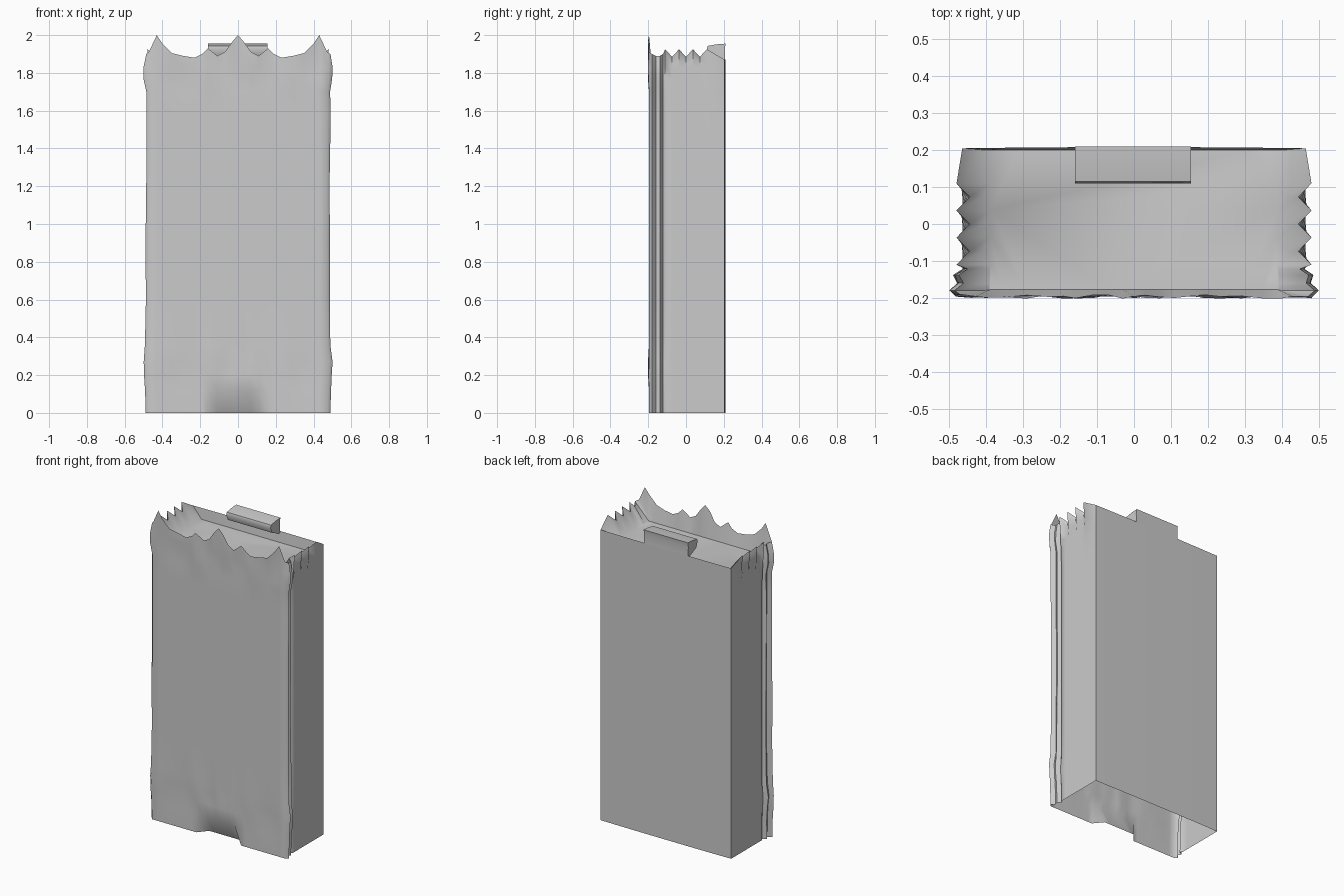
import bpy, bmesh, math, random

if "Cube" in bpy.data.objects:
    bpy.data.objects.remove(bpy.data.objects["Cube"])
random.seed(4)

paper = bpy.data.materials.new("pale_grey_paper")
paper.diffuse_color = (0.6, 0.6, 0.6, 1)
paper.use_nodes = True
paper.node_tree.nodes["Principled BSDF"].inputs["Base Color"].default_value = paper.diffuse_color

# Half outline from back centre, round the right side, to front centre:
# (kind, x, y, rim height)
half = [("back", 0, .208, 1.87), ("back", .155, .208, 1.87), ("back", .31, .207, 1.87),
        ("back", .465, .205, 1.87)]
for k in range(7):                                   # pleated side
    y = .11 - k * .0367
    half.append(("peak", .465, y, 1.925) if k % 2 == 0 else ("valley", .465, y, 1.885))
half += [("strip", .448, -.122, 1.90), ("strip", .474, -.138, 1.89),
         ("strip", .464, -.160, 1.89), ("strip", .488, -.180, 1.90)]
half += [("front", x, -.196, z) for x, z in
         [(.472, 1.91), (.43, 2.0), (.40, 1.955), (.35, 1.905), (.29, 1.89), (.23, 1.88),
          (.19, 1.90), (.16, 1.93), (.11, 1.89), (.07, 1.91), (.03, 1.965), (0, 2.0)]]
outline = [(k, x, y, z, 1) for k, x, y, z in half]
outline += [(k, x, y, z, -1) for k, x, y, z in reversed(half[1:-1])]
levels = [0, .12, .2, .27, .36, .6, .9, 1.25, 1.58, 1.7, 1.77, 1.83]
flare = {0: .003, .12: .006, .2: .010, .27: .014, .36: .002, 1.77: .012, 1.83: .010}


def outer_point(kind, x, y, side, z):
    """Position on the outer wall at height z."""
    grow = max(0, (z - 1.68) / .25)                  # pleats deepen to the rim
    if kind == "peak":
        x += .016 * min(grow, 1)
    elif kind == "valley":
        x -= .024 * min(grow, 1)
    elif kind == "strip":
        x += flare.get(z, 0) + random.uniform(-.003, .003)
    elif kind == "front":
        if x > .4:
            x += flare.get(z, 0) * .8
        if z == 0 and x < .14:                       # dented notch at the foot
            y += .06
        elif z in (.2, .27) or z > 1.7:
            y += random.uniform(-.006, .006)
    return (side * x, y, z)


# Bag: outer wall, ragged rim, inward slope and sunken top sheet; open below
bm = bmesh.new()
rings = [[bm.verts.new(outer_point(k, x, y, s, z)) for k, x, y, r, s in outline] for z in levels]
rings.append([bm.verts.new(outer_point(k, x, y, s, r)) for k, x, y, r, s in outline])
inner = []
for k, x, y, r, s in outline:
    if k == "back":
        p = (s * min(x, .40), .2, 1.80)
    elif k == "front":
        p = (s * min(x, .39), -.178, 1.80)
    elif k == "strip":
        p = (s * .392, y, 1.80)
    else:
        p = (s * (.388 if k == "peak" else .41), y, 1.80)
    inner.append(bm.verts.new(p))
rings.append(inner)
n = len(outline)
for a, b in zip(rings, rings[1:]):
    for i in range(n):
        j = (i + 1) % n
        bm.faces.new((a[i], b[i], b[j], a[j]))
bm.faces.new(inner)
bmesh.ops.remove_doubles(bm, verts=bm.verts, dist=.0005)
bmesh.ops.recalc_face_normals(bm, faces=bm.faces)


def finish(bm, name, angle):
    mesh = bpy.data.meshes.new(name)
    bm.to_mesh(mesh)
    bm.free()
    mesh.materials.append(paper)
    ob = bpy.data.objects.new(name, mesh)
    bpy.context.collection.objects.link(ob)
    bpy.ops.object.select_all(action='DESELECT')
    ob.select_set(True)
    bpy.context.view_layer.objects.active = ob
    bpy.ops.object.shade_smooth_by_angle(angle=math.radians(angle))
    return ob


finish(bm, "bag", 60)

# Tab folded forward over the back rim
profile = [(.208, 1.86), (.205, 1.925), (.210, 1.955), (.16, 1.951), (.115, 1.943),
           (.11, 1.925), (.125, 1.89), (.19, 1.86)]
bm = bmesh.new()
ends = [[bm.verts.new((x, y, z)) for y, z in profile] for x in (-.16, .155)]
for i in range(len(profile)):
    j = (i + 1) % len(profile)
    bm.faces.new((ends[0][i], ends[0][j], ends[1][j], ends[1][i]))
for e in ends:
    bm.faces.new(e)
bmesh.ops.recalc_face_normals(bm, faces=bm.faces)
finish(bm, "top_tab", 40)
